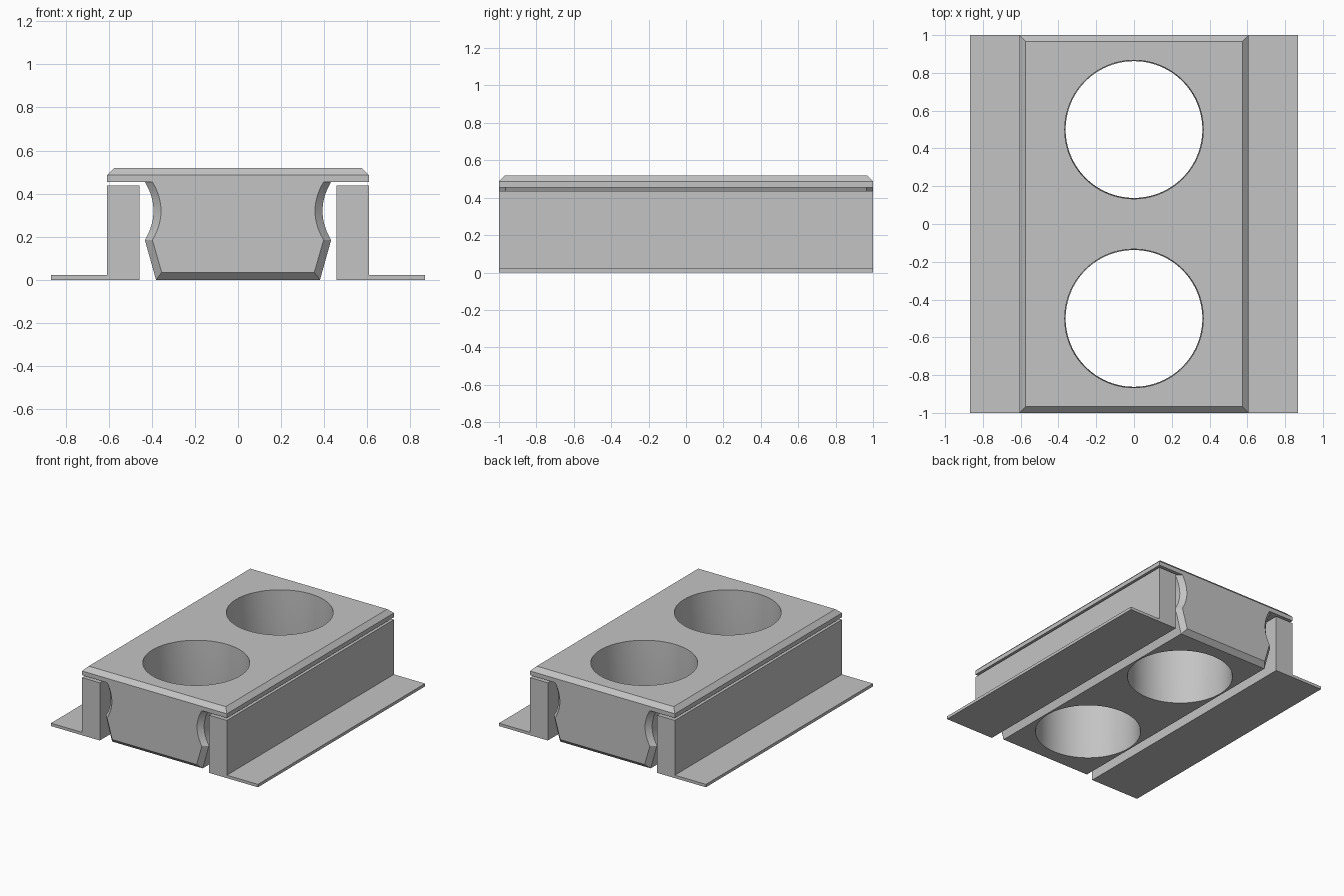
import bpy
import bmesh
import math

cube = bpy.data.objects.get("Cube")
if cube:
    bpy.data.objects.remove(cube, do_unlink=True)

grey = bpy.data.materials.new("plain grey")
grey.use_nodes = True
colour = (0.55, 0.55, 0.55, 1)
grey.diffuse_color = colour
grey.node_tree.nodes["Principled BSDF"].inputs["Base Color"].default_value = colour


def loft(name, rings):
    """Skin a stack of matching closed rings and cap both ends."""
    bm = bmesh.new()
    loops = [[bm.verts.new(p) for p in ring] for ring in rings]
    n = len(loops[0])
    for a, b in zip(loops, loops[1:]):
        for i in range(n):
            j = (i + 1) % n
            bm.faces.new((a[i], a[j], b[j], b[i]))
    bm.faces.new(loops[0])
    bm.faces.new(loops[-1])
    bmesh.ops.recalc_face_normals(bm, faces=bm.faces)
    mesh = bpy.data.meshes.new(name)
    bm.to_mesh(mesh)
    bm.free()
    mesh.materials.append(grey)
    obj = bpy.data.objects.new(name, mesh)
    bpy.context.collection.objects.link(obj)
    return obj


def activate(obj):
    bpy.ops.object.select_all(action='DESELECT')
    obj.select_set(True)
    bpy.context.view_layer.objects.active = obj


def rectangle(x, y, z):
    return [(-x, -y, z), (x, -y, z), (x, y, z), (-x, y, z)]


def block_ring(y, inset):
    """Cross-section with angled lower sides and a hollow finger groove above."""
    low, high, steps = 0.185, 0.455, 16
    half = [(0.38 - 0.75 * inset, inset)]
    for i in range(steps + 1):
        t = i / steps
        hollow = 0.04 * (1 - (2 * t - 1) ** 2)
        half.append((0.432 - inset - hollow, low + (high - low) * t))
    outline = half + [(-x, z) for x, z in reversed(half)]
    return [(x, y, z) for x, z in outline]


# Central block with chamfered ends
chamfer = 0.035
block = loft("central_block", [
    block_ring(-1, chamfer), block_ring(-1 + chamfer, 0),
    block_ring(1 - chamfer, 0), block_ring(1, chamfer)])

# Top plate with chamfered upper rim
plate = loft("top_plate", [
    rectangle(0.607, 1, 0.455), rectangle(0.607, 1, 0.487),
    rectangle(0.574, 0.967, 0.52)])

# Two round openings through plate and block
for y in (-0.5, 0.5):
    rings = []
    for z, r in ((-0.02, 0.37), (0.035, 0.362), (0.54, 0.367)):
        angles = [math.tau * i / 96 for i in range(96)]
        rings.append([(r * math.cos(a), y + r * math.sin(a), z) for a in angles])
    cutter = loft("opening_cutter", rings)
    cutter.hide_render = True
    for part in (block, plate):
        cut = part.modifiers.new("opening", 'BOOLEAN')
        cut.operation = 'DIFFERENCE'
        cut.solver = 'EXACT'
        cut.object = cutter
        activate(part)
        bpy.ops.object.modifier_apply(modifier=cut.name)
    bpy.data.objects.remove(cutter, do_unlink=True)

for part in (block, plate):
    activate(part)
    bpy.ops.object.shade_smooth_by_angle(angle=math.radians(25))

# Side rails: upright wall with a thin outer flange
rail_profile = [(0.458, 0), (0.867, 0), (0.867, 0.022),
                (0.607, 0.022), (0.607, 0.437), (0.458, 0.437)]
for name, side in (("left_rail", 1), ("right_rail", -1)):
    loft(name, [[(side * x, y, z) for x, z in rail_profile] for y in (-1, 1)])
